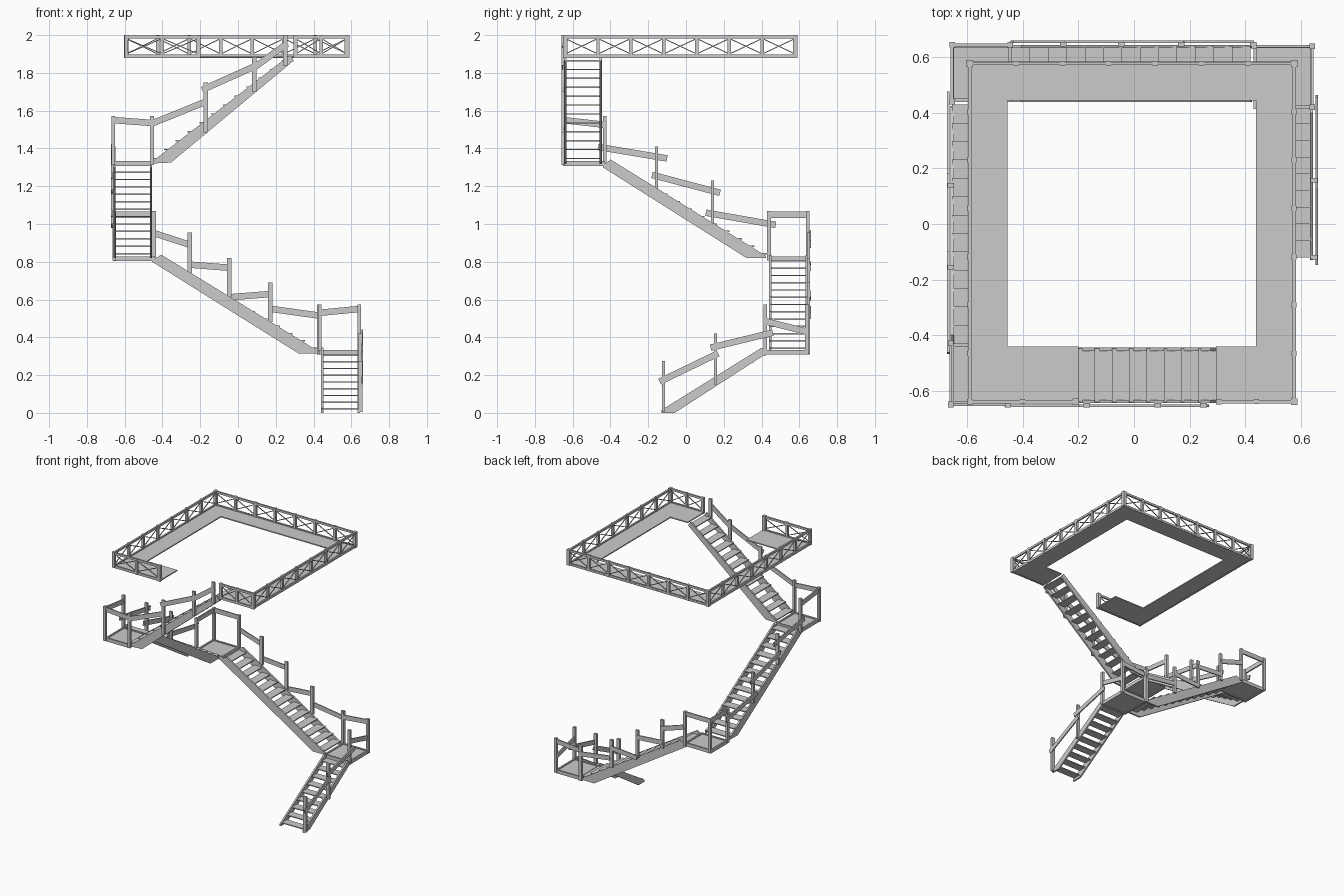
import bpy, bmesh
from mathutils import Vector, Matrix

if "Cube" in bpy.data.objects:
    bpy.data.objects.remove(bpy.data.objects["Cube"])


class Part:
    """Collects beams, boxes and plates into one named mesh object."""
    def __init__(self, name):
        self.name, self.bm = name, bmesh.new()

    def beam(self, p, q, w, h):
        # rectangular bar from p to q: w across, h upward
        p, q = Vector(p), Vector(q)
        d = (q - p).normalized()
        up = Vector((0, 1, 0)) if abs(d.z) > 0.99 else Vector((0, 0, 1))
        side = up.cross(d).normalized()
        up = d.cross(side)
        m = Matrix((d * (q - p).length, side * w, up * h)).transposed().to_4x4()
        m.translation = (p + q) / 2
        bmesh.ops.create_cube(self.bm, size=1, matrix=m)

    def box(self, lo, hi):
        lo, hi = Vector(lo), Vector(hi)
        m = Matrix.Translation((lo + hi) / 2) @ Matrix.Diagonal((*(hi - lo), 1))
        bmesh.ops.create_cube(self.bm, size=1, matrix=m)

    def plate(self, pts, offset):
        f = self.bm.faces.new([self.bm.verts.new(p) for p in pts])
        r = bmesh.ops.extrude_face_region(self.bm, geom=[f])
        vs = [g for g in r["geom"] if isinstance(g, bmesh.types.BMVert)]
        bmesh.ops.translate(self.bm, vec=offset, verts=vs)

    def done(self):
        bmesh.ops.recalc_face_normals(self.bm, faces=self.bm.faces)
        me = bpy.data.meshes.new(self.name)
        self.bm.to_mesh(me)
        self.bm.free()
        ob = bpy.data.objects.new(self.name, me)
        bpy.context.collection.objects.link(ob)


def place(axis, s, t, z):
    # s runs along the flight, t across it
    return Vector((s, t, z)) if axis == 'x' else Vector((t, s, z))


def flight(n, axis, profile, run, rise, t0, t1, steps, post_t, rail_t, posts, rails):
    # two cut side boards
    p = Part(f"stringers_{n}")
    for t, off in ((t0, 0.012), (t1, -0.012)):
        p.plate([place(axis, s, t, z) for s, z in profile], place(axis, 0, off, 0))
    p.done()
    # open treads
    p = Part(f"treads_{n}")
    ds, dz = (run[1] - run[0]) / steps, (rise[1] - rise[0]) / steps
    for i in range(steps):
        a, z = run[0] + i * ds, rise[0] + (i + 0.5) * dz
        lo, hi = min(a, a + ds), max(a, a + ds)
        p.box(place(axis, lo, t0 + 0.004, z), place(axis, hi, t1 - 0.004, z + 0.007))
    p.done()
    # posts and loosely fixed handrails
    p = Part(f"handrail_{n}")
    for s, za, zb in posts:
        p.beam(place(axis, s, post_t, za), place(axis, s, post_t, zb), 0.024, 0.016)
    for s0, z0, s1, z1 in rails:
        p.beam(place(axis, s0, rail_t, z0), place(axis, s1, rail_t, z1), 0.009, 0.034)
    p.done()


def landing(n, x0, x1, y0, y1, z, cx, cy, rail_x, rail_y):
    # deck with rim; rails on the two outer edges meeting at corner (cx, cy)
    p = Part(f"landing_{n}")
    p.box((x0, y0, z), (x1, y1, z + 0.014))
    for y in (y0 + 0.006, y1 - 0.006):
        p.beam((x0, y, z + 0.008), (x1, y, z + 0.008), 0.012, 0.026)
    for x in (x0 + 0.006, x1 - 0.006):
        p.beam((x, y0, z + 0.008), (x, y1, z + 0.008), 0.012, 0.026)
    p.done()
    p = Part(f"landing_rail_{n}")
    ox = x0 + x1 - cx
    oy = y0 + y1 - cy
    for x, y in ((cx, cy), (ox, cy), (cx, oy)):
        p.beam((x, y, z), (x, y, z + 0.26), 0.02, 0.02)
    p.beam((ox, cy, rail_x[0]), (cx, cy, rail_x[1]), 0.01, 0.034)
    p.beam((cx, oy, rail_y[0]), (cx, cy, rail_y[1]), 0.01, 0.034)
    p.done()


# four flights winding up around the square
flight(1, 'y', [(-0.13, 0), (-0.06, 0), (0.42, 0.31), (0.42, 0.335), (0.40, 0.345), (-0.13, 0.015)],
       (-0.12, 0.42), (0, 0.32), 0.44, 0.645, 9, 0.648, 0.658,
       [(-0.12, 0.005, 0.275), (0.157, 0.15, 0.42)],
       [(-0.14, 0.165, 0.17, 0.315), (0.13, 0.345, 0.46, 0.425)])
flight(2, 'x', [(0.425, 0.315), (0.32, 0.315), (-0.455, 0.8), (-0.455, 0.81), (-0.405, 0.837), (0.42, 0.33)],
       (0.42, -0.44), (0.32, 0.82), 0.44, 0.645, 13, 0.648, 0.656,
       [(0.43, 0.31, 0.575), (0.17, 0.48, 0.69), (-0.046, 0.61, 0.82), (-0.255, 0.74, 0.955)],
       [(0.43, 0.515, 0.18, 0.55), (0.18, 0.63, -0.046, 0.612),
        (-0.04, 0.768, -0.26, 0.785), (-0.255, 0.89, -0.44, 0.95)])
flight(3, 'y', [(0.425, 0.82), (0.32, 0.82), (-0.44, 1.30), (-0.44, 1.31), (-0.40, 1.342), (0.42, 0.833)],
       (0.43, -0.43), (0.82, 1.33), -0.66, -0.455, 13, -0.66, -0.668,
       [(0.14, 1.0, 1.23), (-0.155, 1.18, 1.41)],
       [(0.475, 0.995, 0.105, 1.06), (0.18, 1.165, -0.18, 1.26), (-0.10, 1.347, -0.465, 1.408)])
flight(4, 'x', [(-0.46, 1.32), (-0.355, 1.325), (0.295, 1.865), (0.275, 1.895), (-0.455, 1.33)],
       (-0.455, 0.295), (1.32, 1.885), -0.645, -0.445, 12, -0.652, -0.655,
       [(-0.17, 1.485, 1.75), (0.086, 1.70, 1.885), (0.25, 1.84, 2.0)],
       [(-0.46, 1.53, -0.165, 1.65), (-0.19, 1.71, 0.1, 1.84), (0.08, 1.825, 0.26, 1.955)])

# corner landings
landing(1, 0.43, 0.645, 0.415, 0.645, 0.313, 0.642, 0.64, (0.53, 0.55), (0.485, 0.43))
landing(2, -0.66, -0.44, 0.44, 0.645, 0.808, -0.655, 0.645, (1.05, 1.05), (1.05, 1.05))
landing(3, -0.66, -0.455, -0.65, -0.43, 1.312, -0.66, -0.65, (1.535, 1.55), (1.525, 1.55))

# top gallery deck: square ring open at the stair
p = Part("gallery_deck")
ZB, ZT = 1.882, 1.890
for lo, hi in (((-0.597, -0.645), (-0.2, -0.442)), ((0.295, -0.645), (0.583, -0.442)),
               ((-0.597, -0.442), (-0.455, 0.445)), ((0.44, -0.442), (0.583, 0.445)),
               ((-0.597, 0.445), (0.583, 0.585))):
    p.box((*lo, ZB), (*hi, ZT))
p.done()

# gallery railing: posts, top and bottom bars, thin cross braces
posts, bars, braces = Part("gallery_posts"), Part("gallery_bars"), Part("gallery_braces")
L, R, F, B = -0.592, 0.577, -0.64, 0.578
for a, b, n in (((L, B), (R, B), 7), ((L, F), (L, B), 7), ((R, F), (R, B), 7),
                ((L, F), (-0.21, F), 2), ((0.305, F), (R, F), 2)):
    a, b = Vector((*a, 0)), Vector((*b, 0))
    up = Vector((0, 0, 1))
    for z, h in ((1.990, 0.016), (1.888, 0.018)):
        bars.beam(a + up * z, b + up * z, 0.012, h)
    for i in range(n + 1):
        c = a.lerp(b, i / n)
        w = 0.024 if i in (0, n) else 0.018
        posts.beam(c + up * 1.88, c + up * 2.0, w if i else 0.02, w if i else 0.02)
        if i < n:
            d = a.lerp(b, (i + 1) / n)
            braces.beam(c + up * 1.9, d + up * 1.982, 0.005, 0.005)
            braces.beam(c + up * 1.982, d + up * 1.9, 0.005, 0.005)
for p in (posts, bars, braces):
    p.done()
